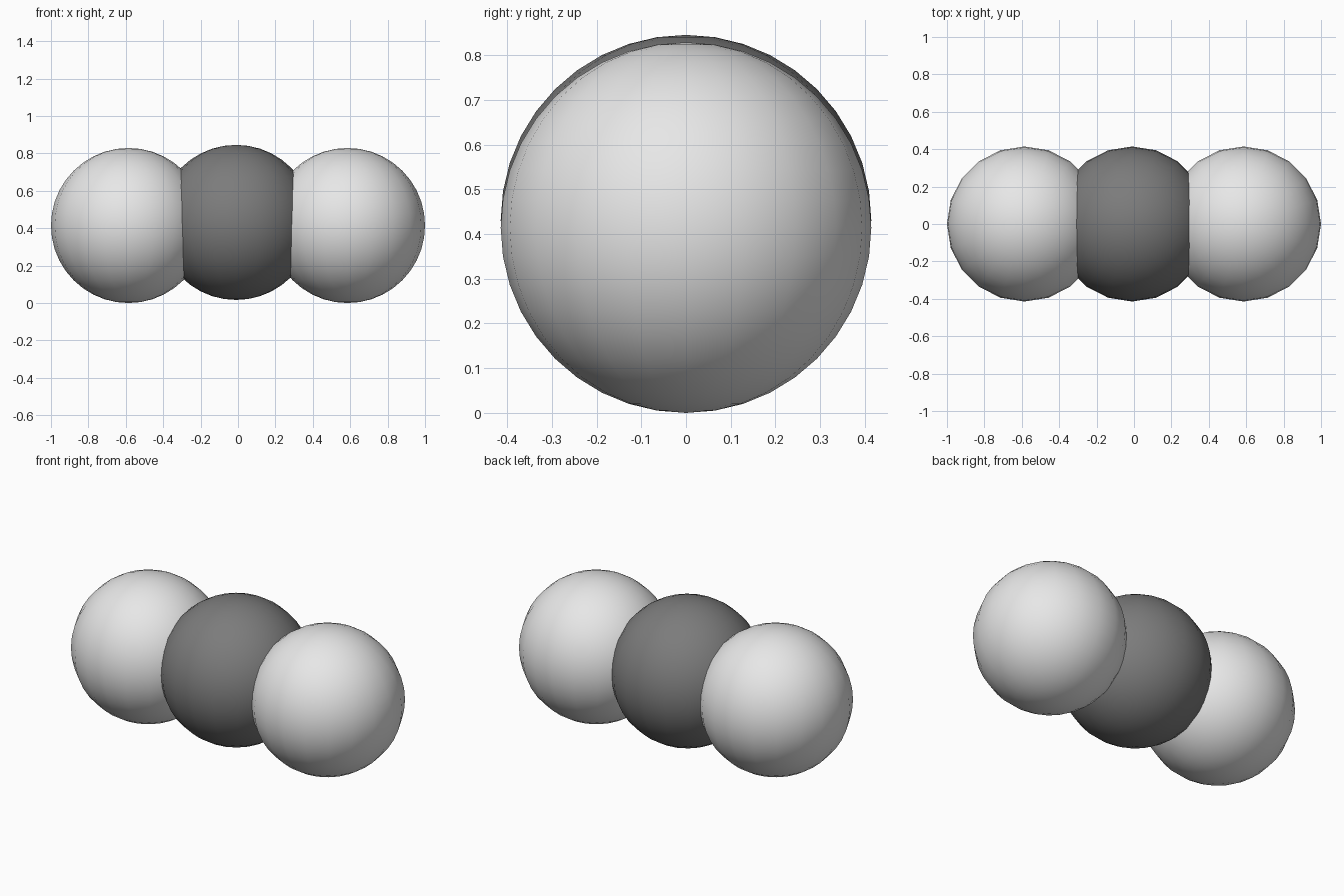
import bpy

cube = bpy.data.objects.get("Cube")
if cube:
    bpy.data.objects.remove(cube, do_unlink=True)


def material(name, value):
    mat = bpy.data.materials.new(name)
    mat.use_nodes = True
    colour = (value, value, value, 1)
    mat.diffuse_color = colour
    mat.node_tree.nodes["Principled BSDF"].inputs["Base Color"].default_value = colour
    return mat


def ball(name, x, z, mat):
    bpy.ops.mesh.primitive_uv_sphere_add(
        segments=20, ring_count=20, radius=RADIUS, location=(x, 0, z))
    obj = bpy.context.object
    obj.name = name
    obj.data.materials.append(mat)
    bpy.ops.object.shade_smooth()


RADIUS = 0.4145
light_grey = material("light grey", 0.8)
dark_grey = material("dark grey", 0.2)

# Outer balls, one on each side
for side, sign in (("left", 1), ("right", -1)):
    ball(side + "_ball", sign * (1 - RADIUS), RADIUS, light_grey)

# Middle ball, slightly raised and off centre
ball("middle_ball", -0.01, 0.431, dark_grey)
